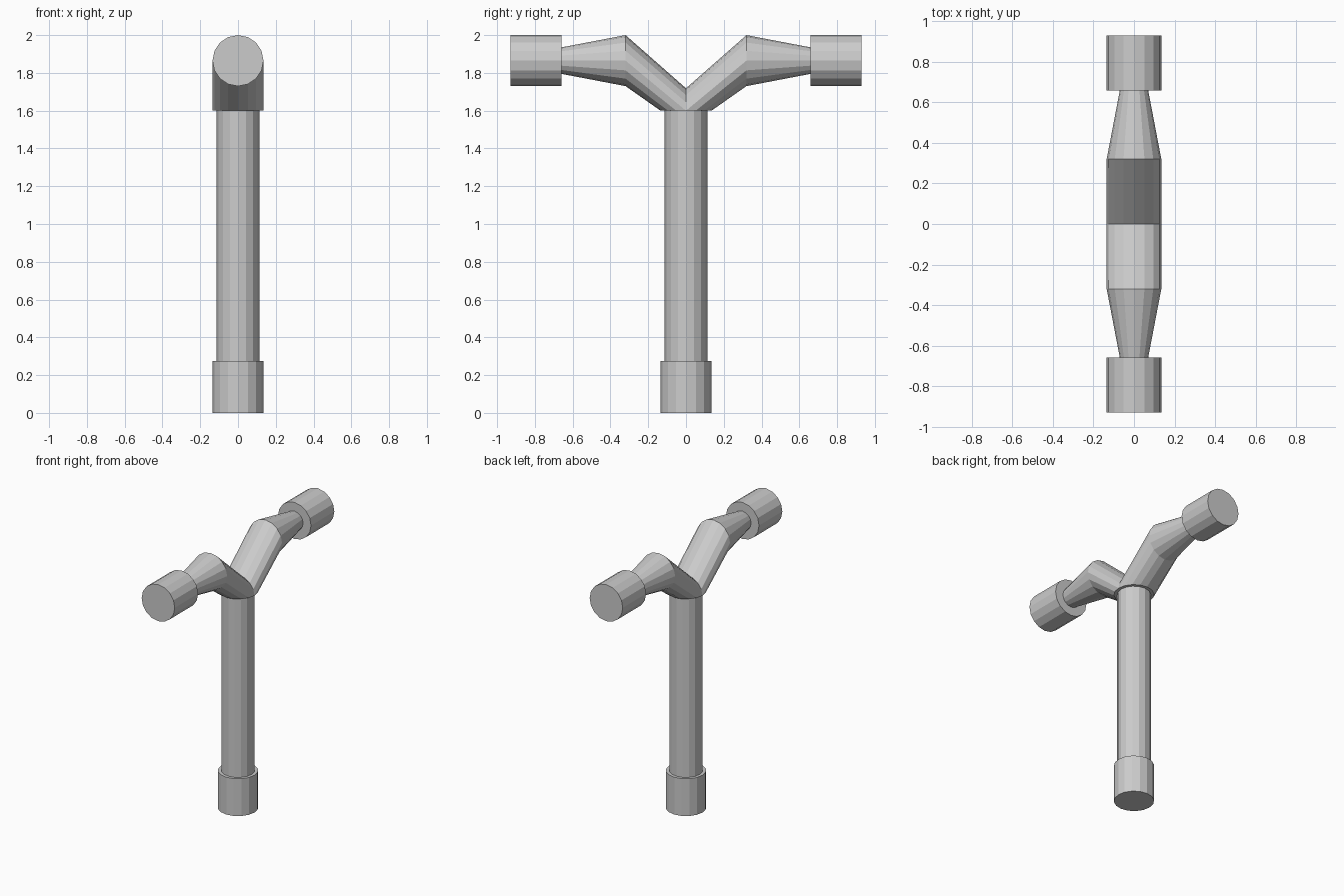
import bpy, bmesh
from math import sin, cos, pi

if "Cube" in bpy.data.objects:
    bpy.data.objects.remove(bpy.data.objects["Cube"])

N = 16


def flat_ring(r, z):
    return [(r * cos(2 * pi * i / N), r * sin(2 * pi * i / N), z) for i in range(N)]


def side_ring(r, y, s, z=1.865):
    # upright ring facing along y; its top matches the inner side of a flat ring
    return [(r * cos(2 * pi * i / N), s * y, z - s * r * sin(2 * pi * i / N) * s)
            for i in range(N)]


def loft(name, rings):
    bm = bmesh.new()
    loops = [[bm.verts.new(p) for p in ring] for ring in rings]
    for a, b in zip(loops, loops[1:]):
        for i in range(N):
            j = (i + 1) % N
            bm.faces.new((a[i], a[j], b[j], b[i]))
    bm.faces.new(loops[0])
    bm.faces.new(loops[-1])
    bmesh.ops.recalc_face_normals(bm, faces=bm.faces)
    me = bpy.data.meshes.new(name)
    bm.to_mesh(me)
    bm.free()
    ob = bpy.data.objects.new(name, me)
    bpy.context.collection.objects.link(ob)
    return ob


# Upright pipe with its wider foot collar
loft("foot_collar", [flat_ring(0.135, 0), flat_ring(0.135, 0.275)])
loft("upright_pipe", [flat_ring(0.113, 0.27), flat_ring(0.113, 1.605)])

# Two branches bending from the pipe top out to the end collars
for side, s in (("back", 1), ("front", -1)):
    base = [(x, s * y, z) for x, y, z in flat_ring(0.135, 1.6)]
    loft(side + "_branch", [base, side_ring(0.135, 0.32, s), side_ring(0.07, 0.66, s)])
    loft(side + "_collar", [side_ring(0.135, 0.658, s), side_ring(0.135, 0.93, s)])
